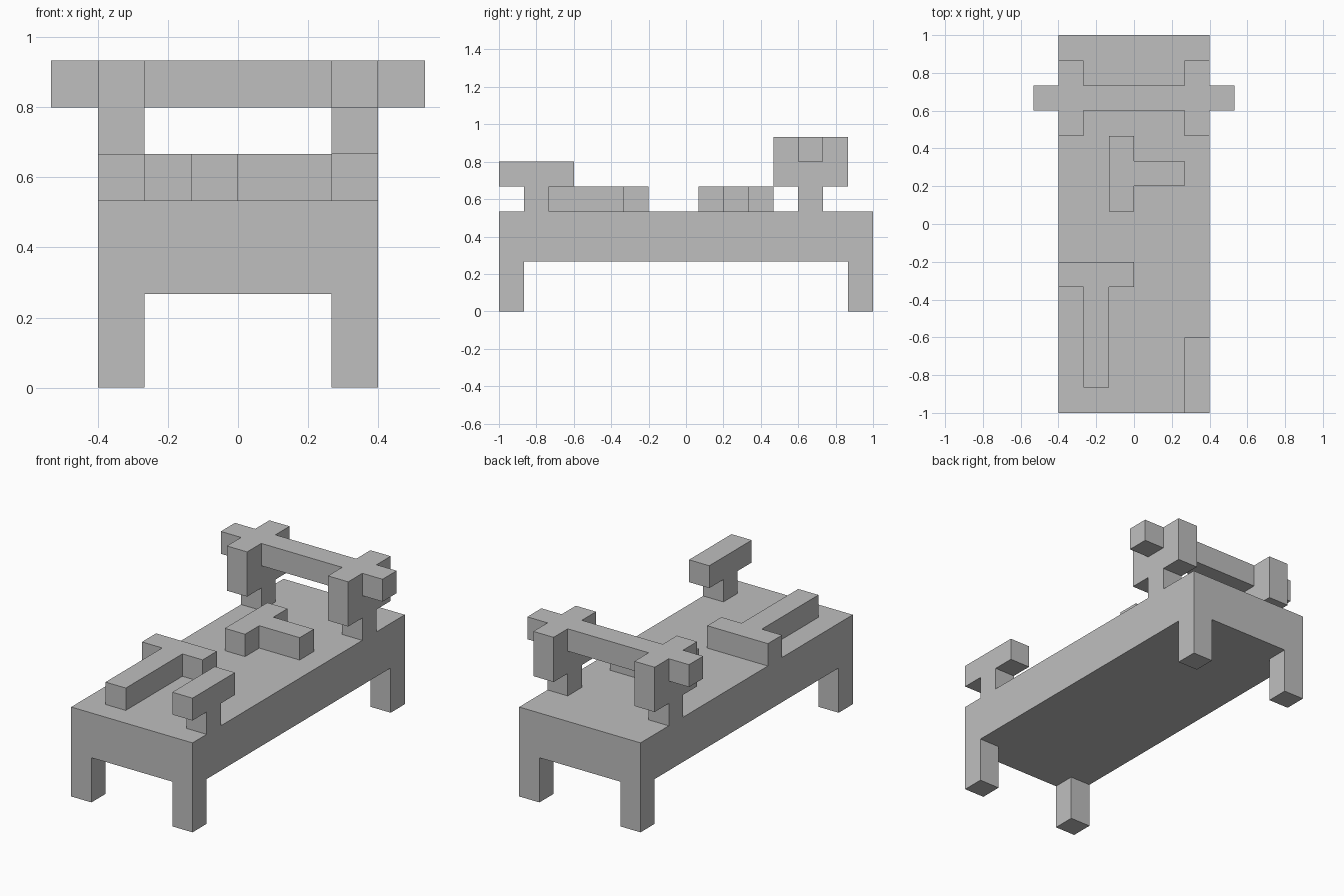
import bpy

cube = bpy.data.objects.get("Cube")
if cube:
    bpy.data.objects.remove(cube, do_unlink=True)

U = 2 / 15  # everything sits on a grid of fifteen units

grey = bpy.data.materials.new("plain grey")
grey.use_nodes = True
colour = (0.52, 0.52, 0.52, 1)
grey.diffuse_color = colour
grey.node_tree.nodes["Principled BSDF"].inputs["Base Color"].default_value = colour


def box(name, x, y, z):
    """Box between pairs of grid coordinates."""
    spans = (x, y, z)
    bpy.ops.mesh.primitive_cube_add(size=1, location=[(a + b) / 2 * U for a, b in spans])
    ob = bpy.context.object
    ob.name = name
    ob.scale = [(b - a) * U for a, b in spans]
    bpy.ops.object.transform_apply(location=True, rotation=False, scale=True)
    ob.data.materials.append(grey)
    return ob


def combine(ob, others, operation):
    """Boolean the others into ob, then remove them."""
    for other in others:
        mod = ob.modifiers.new("join", 'BOOLEAN')
        mod.operation = operation
        mod.solver = 'EXACT'
        mod.object = other
        other.hide_render = True
        bpy.context.view_layer.objects.active = ob
        bpy.ops.object.modifier_apply(modifier=mod.name)
        bpy.data.objects.remove(other, do_unlink=True)
    return ob


# Table: a solid block with two crossing tunnels that leave four corner legs
table = box("table", (-3, 3), (-7.5, 7.5), (0, 4))
combine(table, [box("tunnel_across", (-4, 4), (-6.5, 6.5), (-1, 2)),
                box("tunnel_along", (-2, 2), (-8, 8), (-1, 2))], 'DIFFERENCE')

# Rear gantry: two posts with long heads, linked by an overhanging crossbar
gantry = box("rear_gantry", (-4, 4), (4.5, 5.5), (6, 7))
pieces = []
for inner, outer in ((-3, -2), (2, 3)):
    pieces.append(box("head", (inner, outer), (3.5, 6.5), (5, 7)))
    pieces.append(box("post", (inner, outer), (4.5, 5.5), (4, 5)))
combine(gantry, pieces, 'UNION')

# Raised rail on a short post at the front left corner
rail = box("front_left_rail", (2, 3), (-7.5, -4.5), (5, 6))
combine(rail, [box("rail_post", (2, 3), (-6.5, -5.5), (4, 5))], 'UNION')

# Low T-shaped block lying on the front of the table
front_tee = box("front_tee", (-3, 0), (-2.5, -1.5), (4, 5))
combine(front_tee, [box("tee_stem", (-2, -1), (-6.5, -2.5), (4, 5))], 'UNION')

# Low T-shaped block in the middle of the table
middle_tee = box("middle_tee", (-1, 0), (0.5, 3.5), (4, 5))
combine(middle_tee, [box("tee_stem", (0, 2), (1.5, 2.5), (4, 5))], 'UNION')
